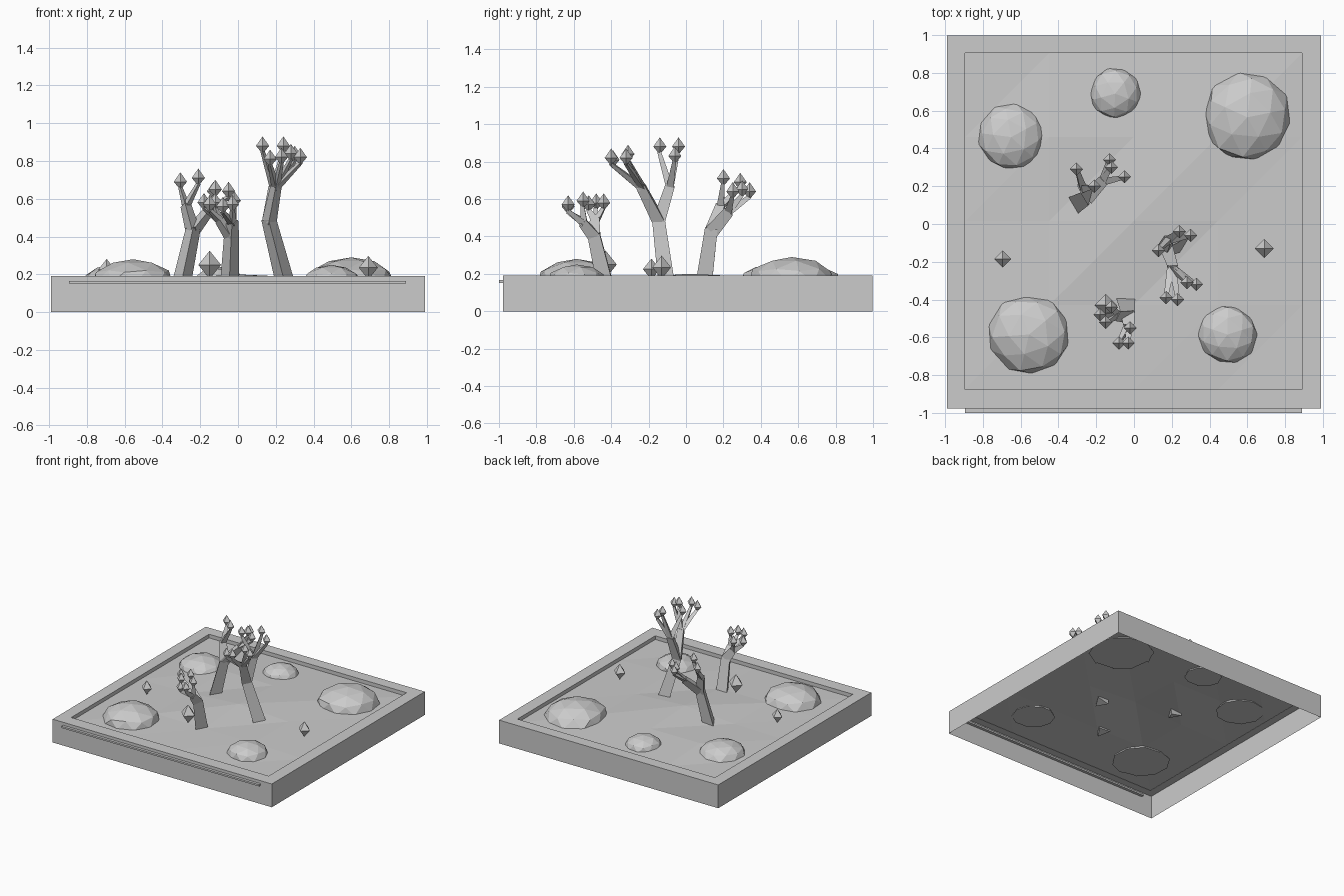
import bpy, bmesh, math, random
from mathutils import Vector

if "Cube" in bpy.data.objects:
    bpy.data.objects.remove(bpy.data.objects["Cube"])

random.seed(4)
grey = bpy.data.materials.new("stone_grey")
grey.diffuse_color = (0.6, 0.6, 0.6, 1)
grey.use_nodes = True
grey.node_tree.nodes["Principled BSDF"].inputs["Base Color"].default_value = grey.diffuse_color


def finish(name, bm):
    bmesh.ops.recalc_face_normals(bm, faces=bm.faces)
    me = bpy.data.meshes.new(name)
    bm.to_mesh(me)
    bm.free()
    me.materials.append(grey)
    ob = bpy.data.objects.new(name, me)
    bpy.context.collection.objects.link(ob)
    return ob


def rect(bm, x0, x1, y0, y1, z):
    return [bm.verts.new(p) for p in ((x0, y0, z), (x1, y0, z), (x1, y1, z), (x0, y1, z))]


X0, X1, Y0, Y1 = -0.895, 0.89, -0.875, 0.905

# Tray: open underneath, outer walls, flat rim and a short inner lip
bm = bmesh.new()
rings = [rect(bm, -0.99, 0.99, -0.978, 0.998, 0), rect(bm, -0.99, 0.99, -0.978, 0.998, 0.19),
         rect(bm, X0, X1, Y0, Y1, 0.19), rect(bm, X0, X1, Y0, Y1, 0.155)]
for a, b in zip(rings, rings[1:]):
    for i in range(4):
        j = (i + 1) % 4
        bm.faces.new((a[i], a[j], b[j], b[i]))
finish("tray", bm)

# Front trim bar
bm = bmesh.new()
lo, hi = rect(bm, X0, X1, -1.0, -0.955, 0.152), rect(bm, X0, X1, -1.0, -0.955, 0.166)
bm.faces.new(lo)
bm.faces.new(hi)
for i in range(4):
    j = (i + 1) % 4
    bm.faces.new((lo[i], lo[j], hi[j], hi[i]))
finish("front_trim", bm)

# Ground: coarse sheet, gently raised in the middle
bm = bmesh.new()
N = 4
grid = []
for j in range(N + 1):
    row = []
    for i in range(N + 1):
        edge = i in (0, N) or j in (0, N)
        z = 0.16 if edge else 0.175 + random.uniform(-0.008, 0.008)
        if i == j == N // 2:
            z = 0.2
        row.append(bm.verts.new((X0 + (X1 - X0) * i / N, Y0 + (Y1 - Y0) * j / N, z)))
    grid.append(row)
for j in range(N):
    for i in range(N):
        a, b, c, d = grid[j][i], grid[j][i + 1], grid[j + 1][i + 1], grid[j + 1][i]
        bm.faces.new((a, b, c))
        bm.faces.new((a, c, d))
finish("ground", bm)


# Rocks: flattened faceted domes with a flat bottom
def rock(name, x, y, r, top, turn):
    bm = bmesh.new()
    bmesh.ops.create_icosphere(bm, subdivisions=2, radius=1)
    bmesh.ops.bisect_plane(bm, geom=bm.verts[:] + bm.edges[:] + bm.faces[:], plane_co=(0, 0, 0),
                           plane_no=(0, 0, -1), clear_outer=True)
    bmesh.ops.holes_fill(bm, edges=[e for e in bm.edges if e.is_boundary])
    h = top - 0.155
    for v in bm.verts:
        k = random.uniform(0.96, 1.06)
        px, py = v.co.x * k * r, v.co.y * k * r
        v.co = (x + px * math.cos(turn) - py * math.sin(turn),
                y + px * math.sin(turn) + py * math.cos(turn), 0.155 + v.co.z * h)
    finish(name, bm)


for i, args in enumerate([(-0.65, 0.46, 0.175, 0.25, 0.5), (-0.1, 0.69, 0.138, 0.24, 0.9),
                          (0.6, 0.565, 0.235, 0.29, 0.2), (-0.555, -0.585, 0.21, 0.28, 0.7),
                          (0.495, -0.585, 0.157, 0.25, 0.3)]):
    rock(f"rock_{i + 1}", *args)


# Crystals: four-sided double pyramids centred on the equator
def crystal(bm, p, r, up, down):
    p = Vector(p)
    ring = [bm.verts.new(p + Vector(o)) for o in ((r, 0, 0), (0, r, 0), (-r, 0, 0), (0, -r, 0))]
    for dz in (up, -down):
        tip = bm.verts.new(p + Vector((0, 0, dz)))
        for i in range(4):
            bm.faces.new((ring[i], ring[(i + 1) % 4], tip))


for name, p, r in (("left_crystal", (-0.695, -0.185, 0.225), 0.045),
                   ("right_crystal", (0.69, -0.13, 0.235), 0.05),
                   ("middle_crystal", (-0.15, -0.43, 0.25), 0.06)):
    bm = bmesh.new()
    crystal(bm, p, r, r * 1.25, r * 1.25)
    finish(name, bm)


# Trees: three-sided tapering limbs with a bud on every tip
def limb(bm, a, b, ra, rb):
    a, b = Vector(a), Vector(b)
    axis = (b - a).normalized()
    u = Vector((0, 1, 0)).cross(axis).normalized()
    w = axis.cross(u)
    ends = []
    for p, r in ((a, ra), (b + axis * rb * 0.3, rb)):
        ends.append([bm.verts.new(p + r * (math.cos(t) * u + math.sin(t) * w))
                     for t in (0.5, 0.5 + math.tau / 3, 0.5 + 2 * math.tau / 3)])
    for i in range(3):
        j = (i + 1) % 3
        bm.faces.new((ends[0][i], ends[0][j], ends[1][j], ends[1][i]))
    bm.faces.new(ends[0])
    bm.faces.new(ends[1])


def tree(name, base, fork, branches):
    wood, buds = bmesh.new(), bmesh.new()
    limb(wood, base, fork, 0.058, 0.045)
    for elbow, tips in branches:
        limb(wood, fork, elbow, 0.045, 0.034)
        for tip in tips:
            limb(wood, elbow, Vector(tip) - Vector((0, 0, 0.03)), 0.026, 0.013)
            crystal(buds, tip, 0.035, 0.05, 0.042)
    finish(name + "_limbs", wood)
    finish(name + "_buds", buds)


tree("tall_tree", (0.25, -0.09, 0.15), (0.165, -0.135, 0.48), [
    ((0.19, -0.08, 0.66), [(0.13, -0.14, 0.88), (0.24, -0.04, 0.88), (0.30, -0.06, 0.83)]),
    ((0.2, -0.23, 0.66), [(0.17, -0.39, 0.81), (0.23, -0.40, 0.82), (0.28, -0.31, 0.84),
                          (0.33, -0.32, 0.82)])])
tree("left_tree", (-0.3, 0.11, 0.15), (-0.24, 0.145, 0.43), [
    ((-0.275, 0.19, 0.56), [(-0.305, 0.29, 0.69), (-0.21, 0.20, 0.71)]),
    ((-0.16, 0.23, 0.53), [(-0.13, 0.34, 0.64), (-0.05, 0.25, 0.64), (-0.12, 0.30, 0.65)])])
tree("short_tree", (-0.045, -0.42, 0.15), (-0.035, -0.48, 0.4), [
    ((-0.09, -0.48, 0.48), [(-0.18, -0.48, 0.58), (-0.12, -0.44, 0.58), (-0.15, -0.52, 0.57)]),
    ((-0.03, -0.54, 0.47), [(-0.02, -0.55, 0.59), (-0.03, -0.63, 0.57), (-0.08, -0.63, 0.56)])])
